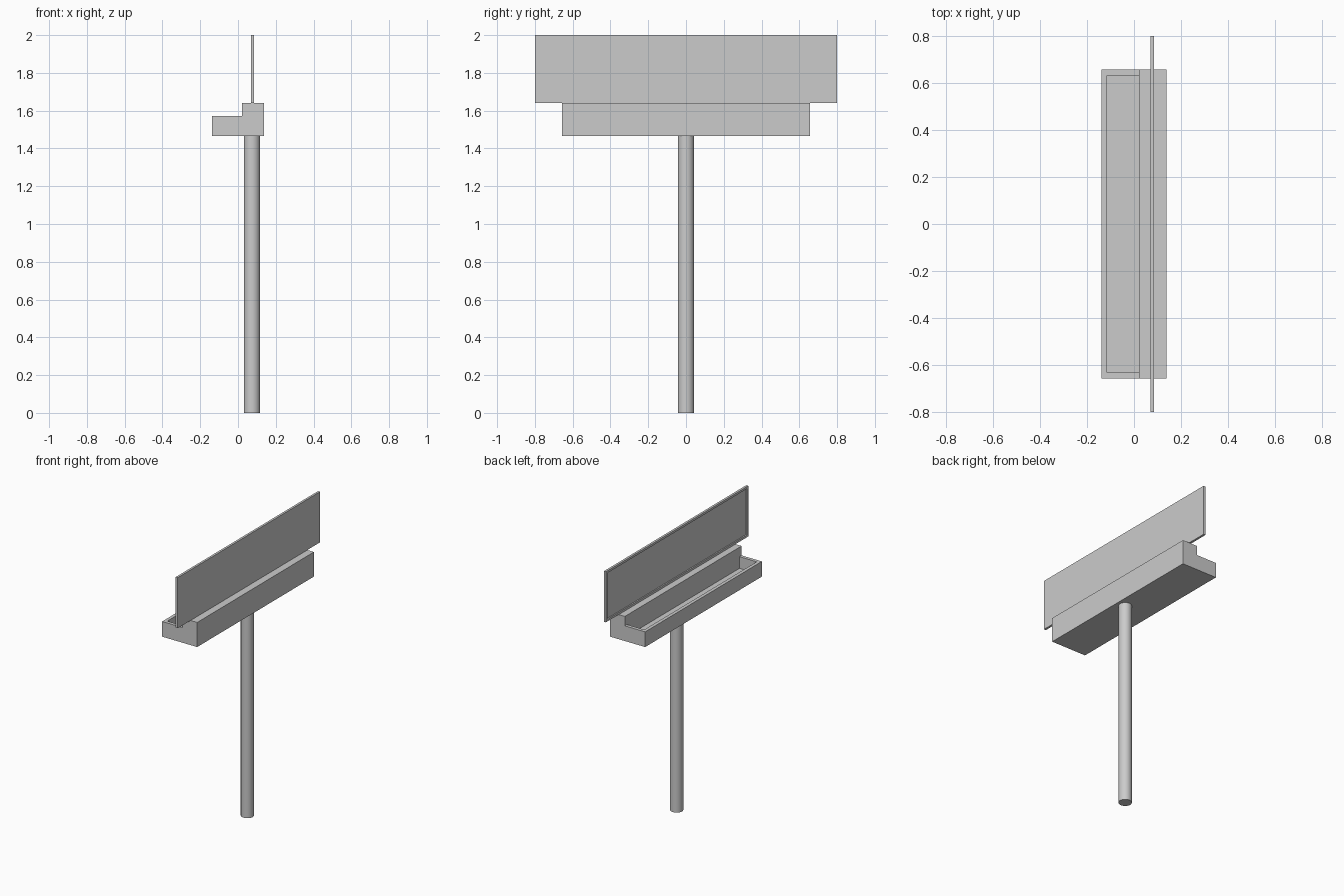
import bpy, bmesh
from mathutils import Vector

if "Cube" in bpy.data.objects:
    bpy.data.objects.remove(bpy.data.objects["Cube"])


def finish(name, bm):
    bmesh.ops.recalc_face_normals(bm, faces=bm.faces)
    mesh = bpy.data.meshes.new(name)
    bm.to_mesh(mesh)
    bm.free()
    obj = bpy.data.objects.new(name, mesh)
    bpy.context.collection.objects.link(obj)
    return obj


def extrude_profile(profile, half_y):
    """Solid from an x-z outline, stretched from -half_y to +half_y."""
    bm = bmesh.new()
    face = bm.faces.new([bm.verts.new((x, -half_y, z)) for x, z in profile])
    out = bmesh.ops.extrude_face_region(bm, geom=[face], use_keep_orig=True)
    verts = [g for g in out["geom"] if isinstance(g, bmesh.types.BMVert)]
    bmesh.ops.translate(bm, verts=verts, vec=(0, 2 * half_y, 0))
    bmesh.ops.recalc_face_normals(bm, faces=bm.faces)
    return bm


def box_profile(x0, x1, z0, z1):
    return [(x0, z0), (x1, z0), (x1, z1), (x0, z1)]


def cut(obj, name, profile, half_y):
    cutter = finish(name, extrude_profile(profile, half_y))
    cutter.hide_render = True
    cutter.hide_viewport = True
    mod = obj.modifiers.new("recess", "BOOLEAN")
    mod.operation = "DIFFERENCE"
    mod.solver = "EXACT"
    mod.object = cutter


POST_X, POST_R = 0.074, 0.043
TRAY_Z, STEP_Z, TOP_Z = 1.465, 1.573, 1.64

# Round post
bpy.ops.mesh.primitive_cylinder_add(vertices=32, radius=POST_R, depth=TRAY_Z,
                                    location=(POST_X, 0, TRAY_Z / 2))
bpy.context.object.name = "post"
bpy.ops.object.shade_smooth_by_angle()

# Stepped tray with an open trough along its low side
tray = finish("tray", extrude_profile(
    [(-0.138, TRAY_Z), (0.138, TRAY_Z), (0.138, TOP_Z),
     (0.022, TOP_Z), (0.022, STEP_Z), (-0.138, STEP_Z)], 0.656))
cut(tray, "trough_cutter", box_profile(-0.114, 0.022, 1.49, 1.62), 0.632)

# Thin upright panel, framed on the trough side
bm = extrude_profile(box_profile(0.07, 0.086, TOP_Z, 2.0), 0.8)
bm.faces.ensure_lookup_table()
back = min(bm.faces, key=lambda f: f.calc_center_median().x)
bmesh.ops.inset_region(bm, faces=[back], thickness=0.022)
inner = bmesh.ops.extrude_face_region(bm, geom=[back])
verts = [g for g in inner["geom"] if isinstance(g, bmesh.types.BMVert)]
bmesh.ops.translate(bm, verts=verts, vec=Vector((0.009, 0, 0)))
if back.is_valid:
    bmesh.ops.delete(bm, geom=[back], context="FACES_ONLY")
finish("panel", bm)
